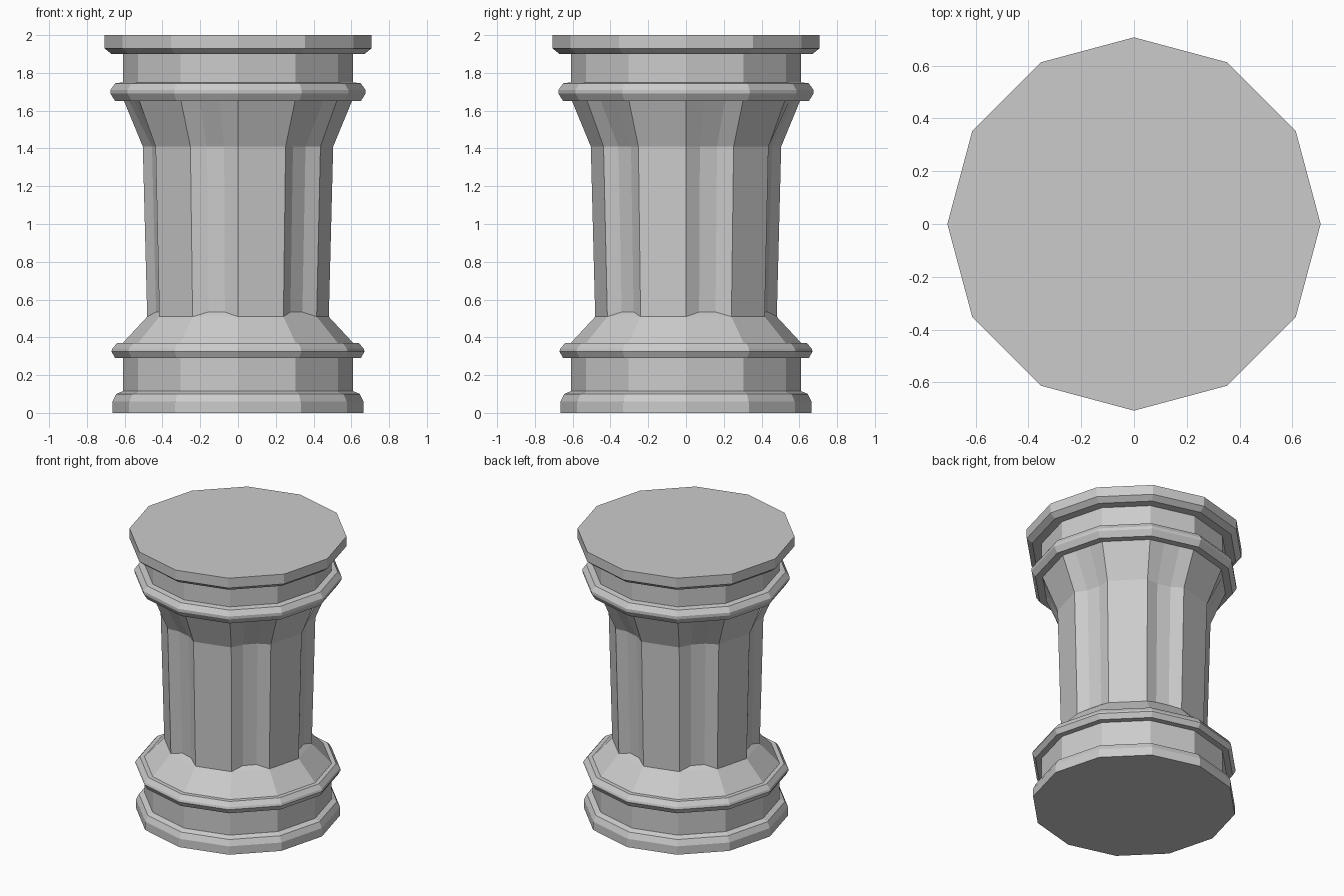
import bpy, bmesh
from math import cos, sin, pi
from mathutils import Vector

if "Cube" in bpy.data.objects:
    bpy.data.objects.remove(bpy.data.objects["Cube"])

SIDES = 12


def polygon(radius, z):
    return [Vector((radius * cos(2 * pi * i / SIDES), radius * sin(2 * pi * i / SIDES), z))
            for i in range(SIDES)]


def fluted(radius, z, depth):
    # every second side carries a shallow flat-bottomed flute
    corners, pts = polygon(radius, z), []
    for i, a in enumerate(corners):
        b = corners[(i + 1) % SIDES]
        pts.append(a)
        if i % 2 == 0:
            mid = (a + b) / 2
            inward = Vector((-mid.x, -mid.y, 0)).normalized() * depth
            pts += [a.lerp(b, t) + inward for t in (0.32, 0.68)]
    return pts


def loft(name, rings):
    bm = bmesh.new()
    loops = [[bm.verts.new(p) for p in ring] for ring in rings]
    n = len(loops[0])
    for low, high in zip(loops, loops[1:]):
        for i in range(n):
            j = (i + 1) % n
            bm.faces.new((low[i], low[j], high[j], high[i]))
    bm.faces.new(loops[0][::-1])
    bm.faces.new(loops[-1])
    bmesh.ops.recalc_face_normals(bm, faces=bm.faces)
    mesh = bpy.data.meshes.new(name)
    bm.to_mesh(mesh)
    bm.free()
    obj = bpy.data.objects.new(name, mesh)
    bpy.context.collection.objects.link(obj)
    return obj


def turned(name, profile):
    return loft(name, [polygon(r, z) for r, z in profile])


# foot, lower moulding and sloped collar as one profile
turned("base", [(0.665, 0), (0.665, 0.06), (0.645, 0.10), (0.61, 0.115), (0.61, 0.29),
                (0.65, 0.29), (0.67, 0.325), (0.665, 0.34), (0.64, 0.37), (0.61, 0.37),
                (0.48, 0.51), (0.44, 0.545)])

# fluted shaft that flares out under the capital
loft("shaft", [fluted(0.48, 0.48, 0.028), fluted(0.504, 1.41, 0.028),
               fluted(0.605, 1.655, 0)])

# upper moulding, neck and top slab
turned("capital", [(0.60, 1.65), (0.65, 1.65), (0.675, 1.69), (0.675, 1.71), (0.65, 1.745),
                   (0.61, 1.75), (0.61, 1.90), (0.67, 1.90), (0.707, 1.93), (0.707, 2.0)])
